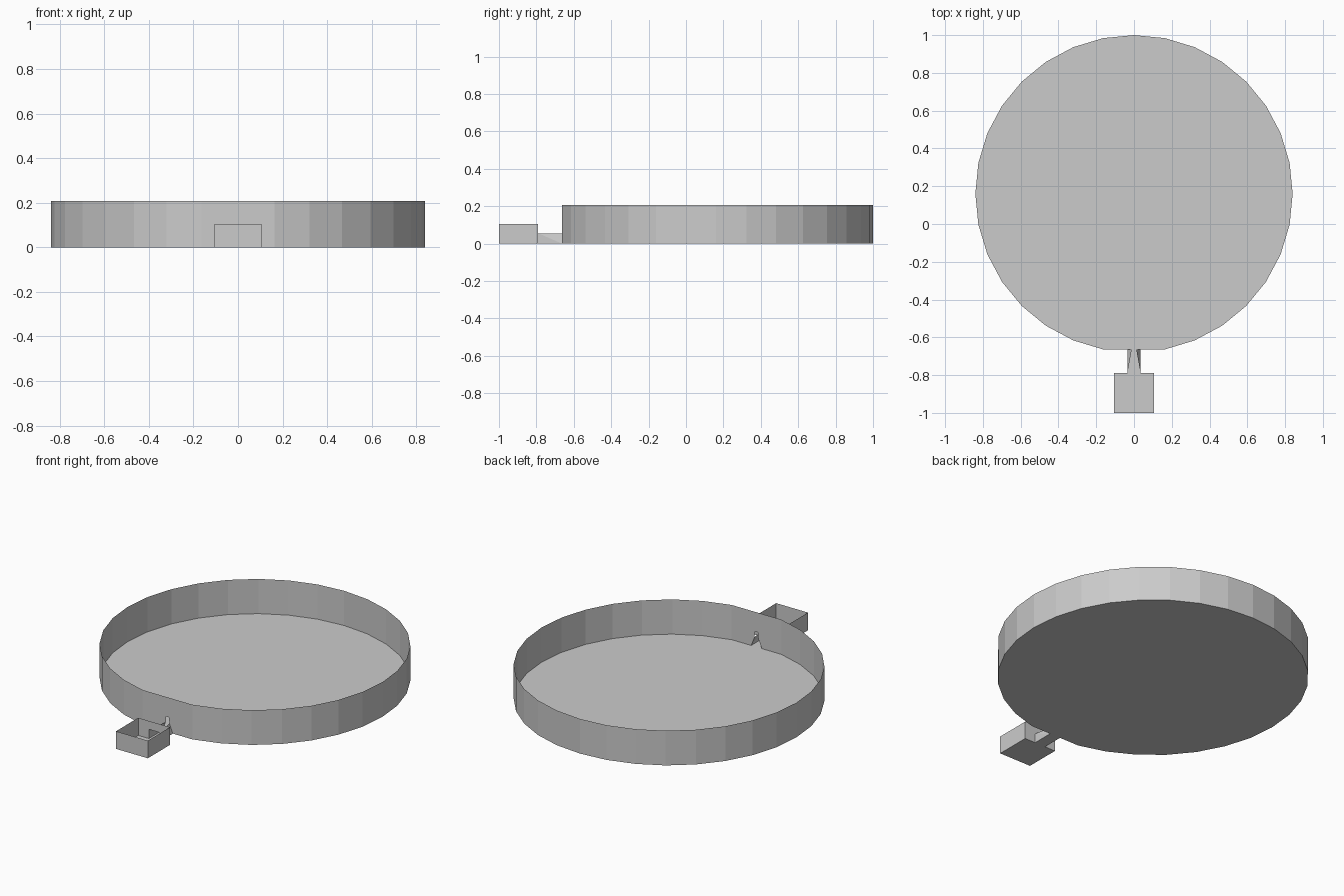
import bpy
import math

if "Cube" in bpy.data.objects:
    bpy.data.objects.remove(bpy.data.objects["Cube"])

R, CY, H = 0.84, 0.16, 0.207        # tray radius, centre y, wall height
FLAT = CY - R * math.cos(math.pi / 16)  # flattened front of the tray
BOX_BACK = -0.79
W = 0.035                           # channel half width
C = 0.055                           # channel height


def make(name, verts, faces):
    mesh = bpy.data.meshes.new(name)
    mesh.from_pydata(verts, [], faces)
    mesh.update()
    obj = bpy.data.objects.new(name, mesh)
    bpy.context.collection.objects.link(obj)
    return obj


def open_pan(name, outline, height, gap):
    """Floor plus thin upright walls; the last wall has a doorway.
    gap: doorway outline as (x, z), running along the outline direction."""
    n = len(outline)
    verts = [(x, y, 0) for x, y in outline] + [(x, y, height) for x, y in outline]
    faces = [tuple(range(n))]
    faces += [(i, i + 1, n + i + 1, n + i) for i in range(n - 1)]
    y = outline[0][1]
    g = len(verts)
    verts += [(x, y, z) for x, z in gap]
    faces.append((n - 1, *range(g, g + len(gap)), 0, n, 2 * n - 1))
    return make(name, verts, faces)


# Round tray: 32 sides with the foremost corner flattened
ring = []
for i in range(31):
    a = -math.pi / 2 + (i + 1) * math.pi / 16
    ring.append((R * math.sin(a + math.pi / 2), CY - R * math.cos(a + math.pi / 2)))
open_pan("round_tray", ring, H,
         [(-W, 0), (-0.012, C), (-0.01, 0.09), (0.01, 0.09), (0.012, C), (W, 0)])

# Small square cup in front, open on top with a doorway at the back
B = 0.105
cup = [(-B, BOX_BACK), (-B, -1), (B, -1), (B, BOX_BACK)]
open_pan("square_cup", cup, 0.105, [(W, 0), (W, C), (-W, C), (-W, 0)])

# Open channel linking cup and tray: sides lean inwards at the tray
verts, faces = [], [(0, 4, 5, 1)]
for s in (-1, 1):
    b = len(verts)
    verts += [(s * W, BOX_BACK, 0), (s * W, FLAT, 0),
              (s * 0.012, FLAT, C), (s * W, BOX_BACK, C)]
    faces += [(b, b + 1, b + 3), (b + 1, b + 2, b + 3)]
make("channel", verts, faces)
